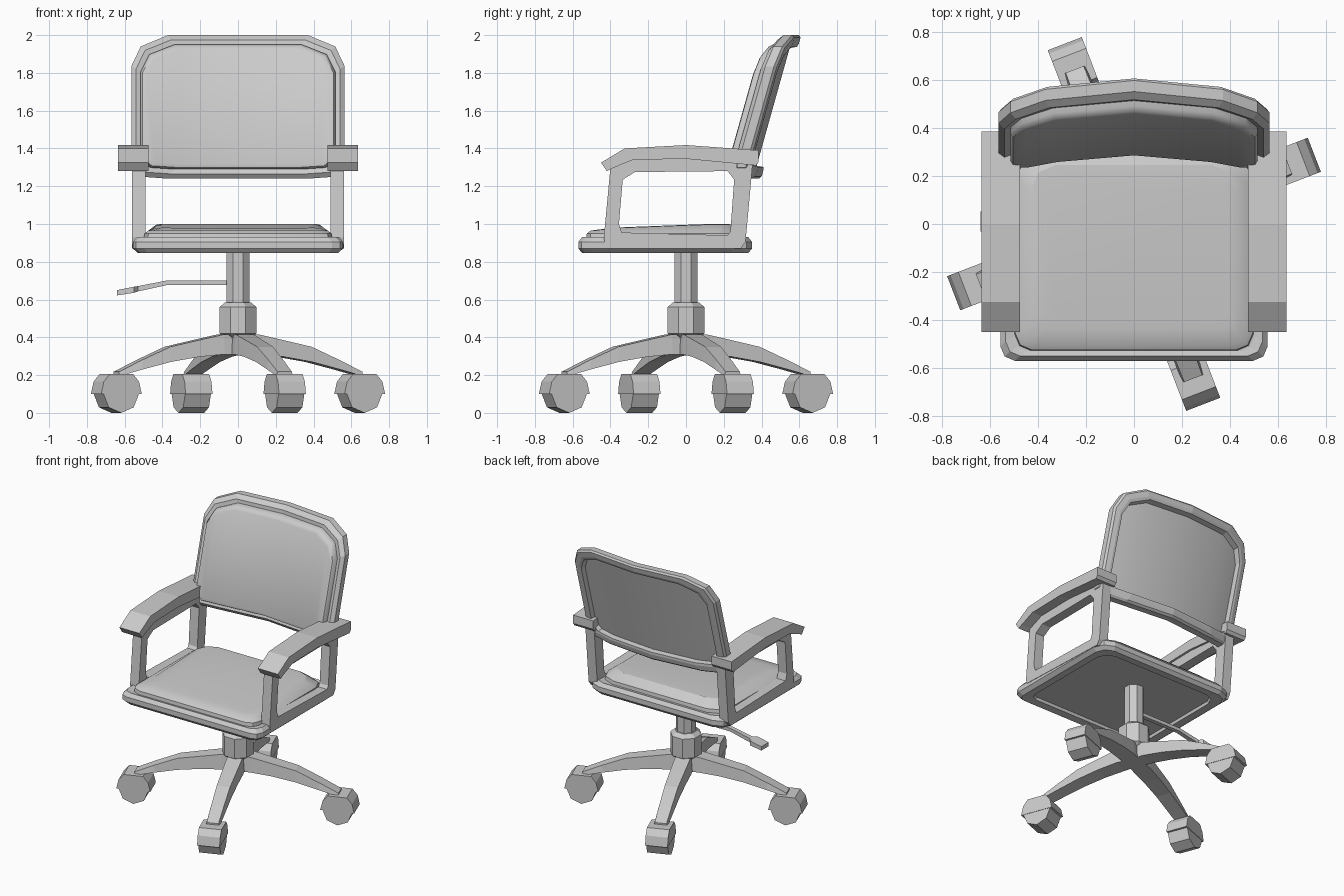
import bpy, bmesh, math
from mathutils import Matrix

if "Cube" in bpy.data.objects:
    bpy.data.objects.remove(bpy.data.objects["Cube"])


def loft(name, rings, caps="ngon", closed=False, matrix=None, smooth=None):
    """Skin a list of equal-length point rings."""
    bm = bmesh.new()
    vs = [[bm.verts.new(p) for p in r] for r in rings]
    n = len(vs[0])
    pairs = list(zip(vs, vs[1:])) + ([(vs[-1], vs[0])] if closed else [])
    for a, b in pairs:
        for i in range(n):
            j = (i + 1) % n
            bm.faces.new((a[i], a[j], b[j], b[i]))
    if not closed:
        for r in (vs[0], vs[-1]):
            if caps == "ngon":
                bm.faces.new(r)
            else:  # vertical strips, so that a bent panel stays curved
                for i in range(n // 2 - 1):
                    bm.faces.new((r[i], r[i + 1], r[n - 2 - i], r[n - 1 - i]))
    if matrix:
        bm.transform(matrix)
    bmesh.ops.recalc_face_normals(bm, faces=bm.faces)
    me = bpy.data.meshes.new(name)
    bm.to_mesh(me)
    bm.free()
    if smooth:
        me.polygons.foreach_set("use_smooth", [True] * len(me.polygons))
        me.set_sharp_from_angle(angle=math.radians(smooth))
    ob = bpy.data.objects.new(name, me)
    bpy.context.collection.objects.link(ob)
    return ob


def seat_ring(z, hx, y0, y1, c, droop=0.0):
    """Rectangle with two-step rounded corners (rounder at the rear), lowered toward the front."""
    pts = []
    for sx, y, sy in ((1, y0, 1), (1, y1, -1), (-1, y1, -1), (-1, y0, 1)):
        k = c if sy > 0 else c * 1.7
        corner = [(sx * (hx - k), y), (sx * (hx - k * .3), y + sy * k * .3), (sx * hx, y + sy * k)]
        pts += corner if sx * sy > 0 else corner[::-1]
    return [(x, y, z - droop * max(0, (-y - .1) / .35)) for x, y in pts]


def prism(name, profile, a, b, matrix=None):
    """Extrude a (y, z) profile along x."""
    return loft(name, [[(x, y, z) for y, z in profile] for x in (a, b)], matrix=matrix)


def polygon(n, r, z, shift=.5):
    return [(r * math.cos(math.tau * (i + shift) / n), r * math.sin(math.tau * (i + shift) / n), z)
            for i in range(n)]


# Seat frame with recessed underside
loft("seat_frame", [seat_ring(*s) for s in (
    (.87, .47, -.49, .27, .05), (.85, .475, -.495, .275, .05), (.847, .53, -.55, .33, .05),
    (.87, .557, -.57, .35, .06), (.905, .557, -.57, .35, .06), (.93, .535, -.55, .33, .06),
    (.925, .505, -.53, .31, .06))])

# Seat cushion
loft("seat_cushion", [seat_ring(*s) for s in (
    (.91, .50, -.53, .305, .07), (.95, .495, -.525, .30, .07), (.965, .475, -.505, .285, .07),
    (.998, .43, -.44, .245, .06, .025), (1.0, .385, -.40, .20, .05, .025))], smooth=30)

# Backrest: leaning, bowed outline with frame and cushion
TOP = ((0, 2.0), (.37, 2.0), (.515, 1.94), (.565, 1.835))
BOTTOM = ((0, 1.24), (.37, 1.24), (.51, 1.25), (.565, 1.30))


def back_ring(inset, d):
    top = [(-x, z) for x, z in TOP[:0:-1]] + list(TOP)
    bottom = list(BOTTOM[::-1]) + [(-x, z) for x, z in BOTTOM[1:]]
    pts = []
    for x, z in top + bottom:
        x *= (.565 - inset) / .565
        z = 1.62 + (z - 1.62) * (.38 - inset) / .38
        pts.append((x, .61 - .28 * (2 - z) - .27 * x * x + d, z))
    return pts


loft("backrest_frame", [back_ring(*s) for s in (
    (.07, -.05), (.062, -.005), (.045, 0), (.012, 0), (0, -.012), (0, -.058), (.025, -.085),
    (.05, -.082))], closed=True)
loft("backrest_cushion", [back_ring(*s) for s in (
    (.05, -.042), (.05, -.105), (.06, -.125), (.078, -.133))], caps="strips", smooth=40)

# Armrests: a loop-shaped support and a thick pad on each side
OUTER = ((-.435, .93), (-.43, .895), (.29, .87), (.315, .905), (.352, 1.31), (.25, 1.37),
         (-.28, 1.37), (-.40, 1.30))
INNER = ((-.355, 1.0), (-.34, .955), (.22, .94), (.235, .96), (.255, 1.235), (.22, 1.28),
         (-.27, 1.275), (-.335, 1.235))
PAD = ((-.45, 1.325), (-.42, 1.28), (-.39, 1.295), (-.28, 1.34), (0, 1.345), (.37, 1.31),
       (.385, 1.33), (.385, 1.39), (0, 1.418), (-.325, 1.40))
for side, s in (("left", -1), ("right", 1)):
    loops = [[(s * x, y, z) for y, z in prof] for prof, x in
             ((OUTER, .49), (OUTER, .56), (INNER, .56), (INNER, .49))]
    loft(side + "_arm_support", loops, closed=True)
    prism(side + "_arm_pad", PAD, s * .475, s * .635)

# Column and hub
loft("column", [polygon(8, .067, z) for z in (.5, .87)])
loft("hub", [polygon(8, r, z) for z, r in ((.31, .06), (.40, .075), (.42, .105), (.56, .105),
                                           (.585, .075))])

# Height lever with paddle
LEVER = ((-.04, .69, .015, .012), (-.37, .69, .015, .012), (-.53, .657, .017, .014),
         (-.55, .652, .042, .016), (-.64, .636, .042, .014))
loft("height_lever", [[(x, .01 - w, z - h), (x, .01 + w, z - h), (x, .01 + w, z + h),
                       (x, .01 - w, z + h)] for x, z, w, h in LEVER])

# Four-legged base with hooded casters
LEG = ((.02, .42, .31, .055), (.10, .415, .31, .06), (.24, .385, .297, .057),
       (.40, .35, .27, .053), (.56, .28, .23, .05), (.69, .218, .195, .047))
HOOD = ((-.115, .10), (-.10, .165), (-.065, .207), (.065, .207), (.10, .165), (.115, .10))
WHEEL = [(p[0], .1 + p[1]) for p in polygon(8, .1, 0, 0)]
for k in range(4):
    turn = Matrix.Rotation(math.radians(21 + 90 * k), 4, 'Z')
    loft(f"base_leg_{k + 1}", [[(r, -w, b), (r, w, b), (r, w * .85, t), (r, -w * .85, t)]
                               for r, t, b, w in LEG], matrix=turn)
    place = turn @ Matrix.Translation((.69, 0, 0)) @ Matrix.Rotation(math.radians(-90), 4, 'Z')
    prism(f"caster_hood_{k + 1}", HOOD, -.076, .076, place)
    prism(f"caster_wheel_{k + 1}", WHEEL, -.073, .073, place)
